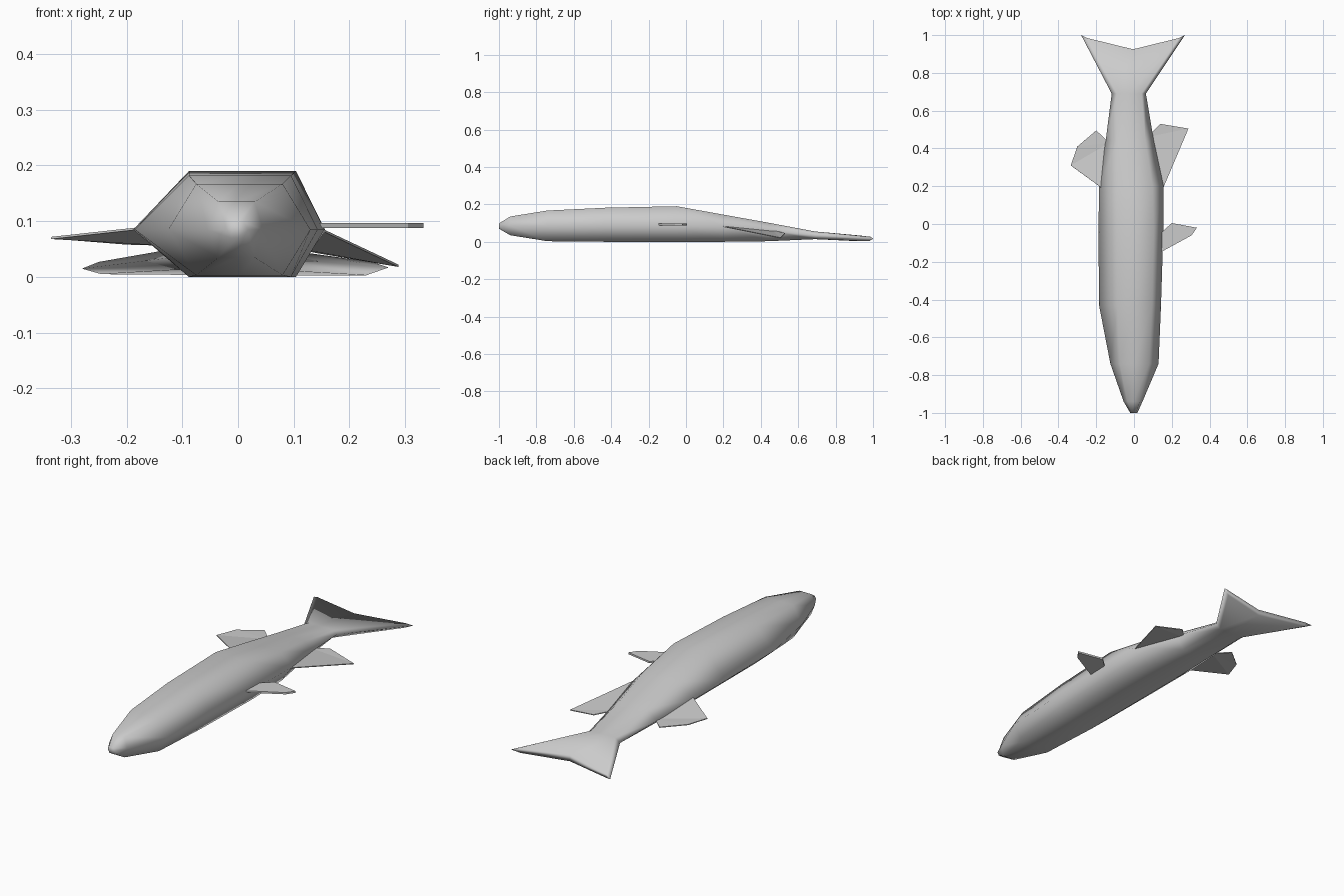
import bpy
import bmesh

cube = bpy.data.objects.get("Cube")
if cube:
    bpy.data.objects.remove(cube)

grey = bpy.data.materials.new("plain grey")
grey.use_nodes = True
colour = (0.6, 0.6, 0.6, 1)
grey.diffuse_color = colour
grey.node_tree.nodes["Principled BSDF"].inputs["Base Color"].default_value = colour


def finish(name, bm):
    bmesh.ops.recalc_face_normals(bm, faces=bm.faces)
    mesh = bpy.data.meshes.new(name)
    bm.to_mesh(mesh)
    bm.free()
    mesh.materials.append(grey)
    obj = bpy.data.objects.new(name, mesh)
    bpy.context.collection.objects.link(obj)
    return obj


def section(y, left, right, side, top, bottom, top_left, top_right):
    """Flat-topped hexagon with a middle point on its top and bottom."""
    mid = (top_left + top_right) / 2
    return [(left, y, side), (top_left, y, top), (mid, y, top), (top_right, y, top),
            (right, y, side), (top_right, y, bottom), (mid, y, bottom), (top_left, y, bottom)]


# Body: hexagonal sections from snout to tail root
rings = [section(*s) for s in (
    (-1.0, -0.02, 0.018, 0.085, 0.098, 0.07, -0.012, 0.01),
    (-0.94, -0.055, 0.045, 0.085, 0.135, 0.035, -0.035, 0.03),
    (-0.74, -0.125, 0.13, 0.085, 0.167, 0.003, -0.075, 0.08),
    (-0.43, -0.185, 0.143, 0.085, 0.182, 0, -0.088, 0.095),
    (-0.05, -0.188, 0.155, 0.085, 0.19, 0, -0.088, 0.104),
    (0.2, -0.185, 0.157, 0.083, 0.145, 0, -0.088, 0.098),
    (0.44, -0.15, 0.105, 0.06, 0.102, 0.003, -0.085, 0.06),
    (0.69, -0.118, 0.063, 0.035, 0.055, 0.014, -0.09, 0.04),
)]
# Forked tail: swept back tips around a central notch
rings.append([(-0.28, 1, 0.015), (-0.25, 0.985, 0.027), (-0.005, 0.925, 0.034),
              (0.24, 0.985, 0.027), (0.27, 1, 0.017), (0.23, 0.98, 0.003),
              (-0.005, 0.925, 0.003), (-0.245, 0.98, 0.005)])

bm = bmesh.new()
loops = [[bm.verts.new(p) for p in ring] for ring in rings]
for a, b in zip(loops, loops[1:]):
    for i in range(len(a)):
        j = (i + 1) % len(a)
        bm.faces.new((a[i], a[j], b[j], b[i]))
bm.faces.new(loops[0])
# Close the tail edge with strips between its upper and lower rims
t = loops[-1]
for strip in ((0, 1, 7), (1, 2, 6, 7), (2, 3, 5, 6), (3, 4, 5)):
    bm.faces.new([t[i] for i in strip])
body = finish("body", bm)
for poly in body.data.polygons:
    poly.use_smooth = True


# Fins: thin plates rooted inside the body
def fin(name, outline, thickness):
    bm = bmesh.new()
    bm.faces.new([bm.verts.new(p) for p in outline])
    bmesh.ops.triangulate(bm, faces=bm.faces[:])
    obj = finish(name, bm)
    solid = obj.modifiers.new("thickness", "SOLIDIFY")
    solid.thickness = thickness
    solid.offset = 0


fin("back_fin", [(-0.17, 0.19, 0.088), (-0.335, 0.31, 0.07), (-0.3, 0.41, 0.068),
                 (-0.2, 0.495, 0.06), (-0.13, 0.43, 0.058)], 0.004)
fin("rear_belly_fin", [(0.15, 0.18, 0.085), (0.288, 0.505, 0.02),
                       (0.14, 0.53, 0.045), (0.07, 0.46, 0.06)], 0.004)
fin("side_fin", [(0.14, -0.15, 0.092), (0.305, -0.06, 0.092), (0.333, -0.02, 0.092),
                 (0.2, 0.005, 0.092), (0.14, -0.05, 0.092)], 0.009)
